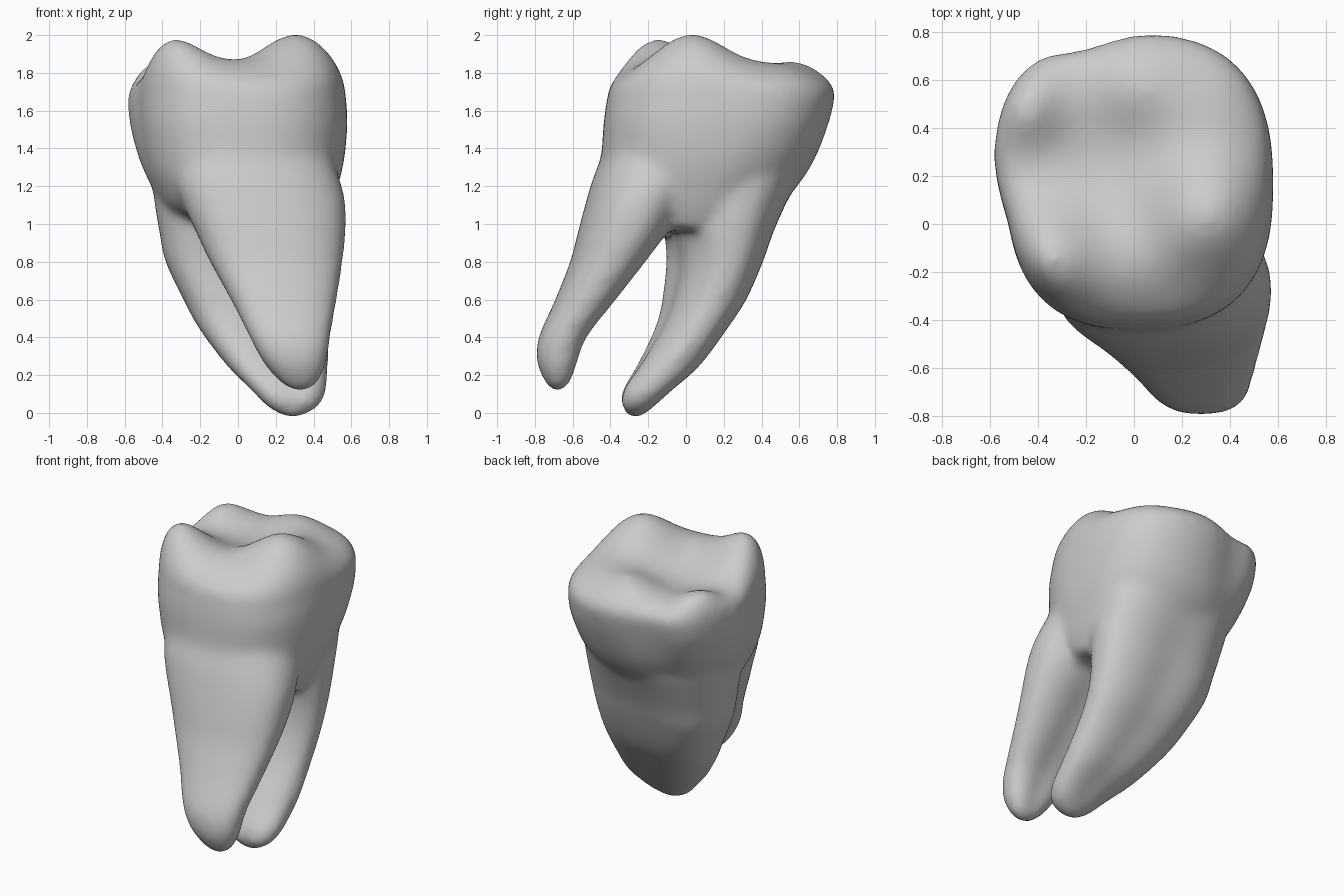
import bpy, bmesh, math

if "Cube" in bpy.data.objects:
    bpy.data.objects.remove(bpy.data.objects["Cube"], do_unlink=True)

SIDES = 64

# Each row is a horizontal section: z, x min, x max, y min, y max
FRONT_ROOT = [
    (.12, .28, .38, -.72, -.64), (.17, .21, .43, -.75, -.6), (.27, .13, .47, -.79, -.56),
    (.4, .06, .49, -.78, -.51), (.6, -.04, .525, -.69, -.35), (.8, -.15, .555, -.61, -.19),
    (.95, -.22, .57, -.57, -.08), (1.1, -.29, .57, -.53, 0), (1.25, -.34, .535, -.485, .08),
    (1.42, -.3, .45, -.41, .1), (1.55, -.2, .35, -.3, .1)]
BACK_ROOT = [
    (-.02, .24, .34, -.31, -.23), (.035, .15, .43, -.35, -.16), (.12, .07, .47, -.35, -.06),
    (.25, -.06, .48, -.27, .09), (.45, -.21, .48, -.16, .24), (.6, -.29, .48, -.11, .34),
    (.8, -.385, .49, -.08, .43), (.95, -.415, .5, -.09, .48), (1.1, -.44, .5, -.1, .54),
    (1.25, -.45, .49, -.1, .6), (1.42, -.4, .42, -.05, .62), (1.55, -.3, .3, 0, .55)]
CROWN = [
    (.97, -.2, .45, -.15, .2), (1.08, -.38, .495, -.38, .47), (1.2, -.46, .53, -.45, .59),
    (1.3, -.51, .555, -.455, .66), (1.4, -.545, .57, -.445, .71),
    (1.55, -.58, .58, -.435, .765), (1.68, -.585, .57, -.415, .795)]

# Chewing surface bumps: x, y, height, radius
CUSPS = [(-.36, -.16, .25, .18), (.31, .03, .265, .2), (-.47, .5, .13, .13),
         (.3, .5, .08, .17), (0, -.22, .05, .14), (0, .58, .1, .14)]


def chew_height(x, y):
    return 1.74 + sum(h * math.exp(-((x - cx) ** 2 + (y - cy) ** 2) / (2 * r * r))
                      for cx, cy, h, r in CUSPS)


def smooth_rows(rows, steps=4):
    """Catmull-Rom interpolation between the section rows."""
    out = []
    for i in range(len(rows) - 1):
        quad = list(zip(rows[max(i - 1, 0)], rows[i], rows[i + 1],
                        rows[min(i + 2, len(rows) - 1)]))
        for k in range(steps):
            t = k / steps
            out.append([b + t / 2 * (c - a + t * (2*a - 5*b + 4*c - d + t * (3*(b - c) + d - a)))
                        for a, b, c, d in quad])
    return out + [list(rows[-1])]


def superellipse(row, power):
    """Yields the unit direction (u, v) and the point of each ring corner."""
    z, x0, x1, y0, y1 = row
    for i in range(SIDES):
        a = 2 * math.pi * i / SIDES
        u, v = [math.copysign(abs(f) ** (2 / power), f) for f in (math.cos(a), math.sin(a))]
        yield u, v, (x0 + x1) / 2 + u * (x1 - x0) / 2, (y0 + y1) / 2 + v * (y1 - y0) / 2


def root_section(row, front_skew, front_groove, back_groove):
    """Root ring with a slanted front face and shallow grooves that fade at the neck."""
    z, x0, x1, y0, y1 = row
    fade = min(1, max(0, (1.3 - z) * 2))
    ring = []
    for u, v, x, y in superellipse(row, 2.4):
        groove = (back_groove if v > 0 else front_groove) * fade * math.exp(-(u / .4) ** 2)
        y -= groove * v * (y1 - y0) / 2
        y += front_skew * min(1, max(z, 0) * 1.5) * u * (x1 - x0) / 2 * (1 - v) / 2
        ring.append((x, y, z))
    return ring


def crown_section(row):
    """Crown ring: rounder near the neck, tucked in at front left, dented at the back."""
    z = row[0]
    full = min(1, max(0, (z - 1.05) / .5))
    ring = []
    for u, v, x, y in superellipse(row, 2.1 + .5 * full):
        x += .055 * full * max(0, -u) * min(1, max(0, .1 - v) * 2.5)
        if v > 0:
            y -= .055 * full * v * math.exp(-((x + .22) / .16) ** 2)
        ring.append((x, y, z))
    return ring


def loft(bm, rings):
    loops = [[bm.verts.new(p) for p in ring] for ring in rings]
    for low, high in zip(loops, loops[1:]):
        for i in range(SIDES):
            j = (i + 1) % SIDES
            bm.faces.new((low[i], low[j], high[j], high[i]))
    bm.faces.new(loops[0][::-1])
    bm.faces.new(loops[-1])


bm = bmesh.new()

# Roots
loft(bm, [root_section(r, .08, 0, .2) for r in smooth_rows(FRONT_ROOT)])
loft(bm, [root_section(r, .25, .15, .12) for r in smooth_rows(BACK_ROOT)])

# Crown walls, then concentric rings rounding over into the chewing surface
walls = [crown_section(r) for r in smooth_rows(CROWN)]
z_top, x0, x1, y0, y1 = CROWN[-1]
mx, my = (x0 + x1) / 2, (y0 + y1) / 2
rim = walls[-1]
for k in range(1, 40):
    s = math.cos(k / 40 * math.pi / 2)
    ring = []
    for x, y, z in rim:
        x, y = mx + (x - mx) * s, my + (y - my) * s
        ring.append((x, y, z_top + (chew_height(x, y) - z_top) * math.sqrt(1 - s ** 12)))
    walls.append(ring)
loft(bm, walls)

bmesh.ops.recalc_face_normals(bm, faces=bm.faces)
mesh = bpy.data.meshes.new("molar_tooth")
bm.to_mesh(mesh)
bm.free()
tooth = bpy.data.objects.new("molar_tooth", mesh)
bpy.context.collection.objects.link(tooth)

# Fuse crown and roots into one soft skin
remesh = tooth.modifiers.new("fuse", "REMESH")
remesh.mode = "VOXEL"
remesh.voxel_size = .02
remesh.use_smooth_shade = True
soften = tooth.modifiers.new("soften", "SMOOTH")
soften.factor = .5
soften.iterations = 30

# Colour
grey = bpy.data.materials.new("light_grey")
grey.use_nodes = True
colour = (.6, .6, .6, 1)
grey.diffuse_color = colour
grey.node_tree.nodes["Principled BSDF"].inputs["Base Color"].default_value = colour
mesh.materials.append(grey)
